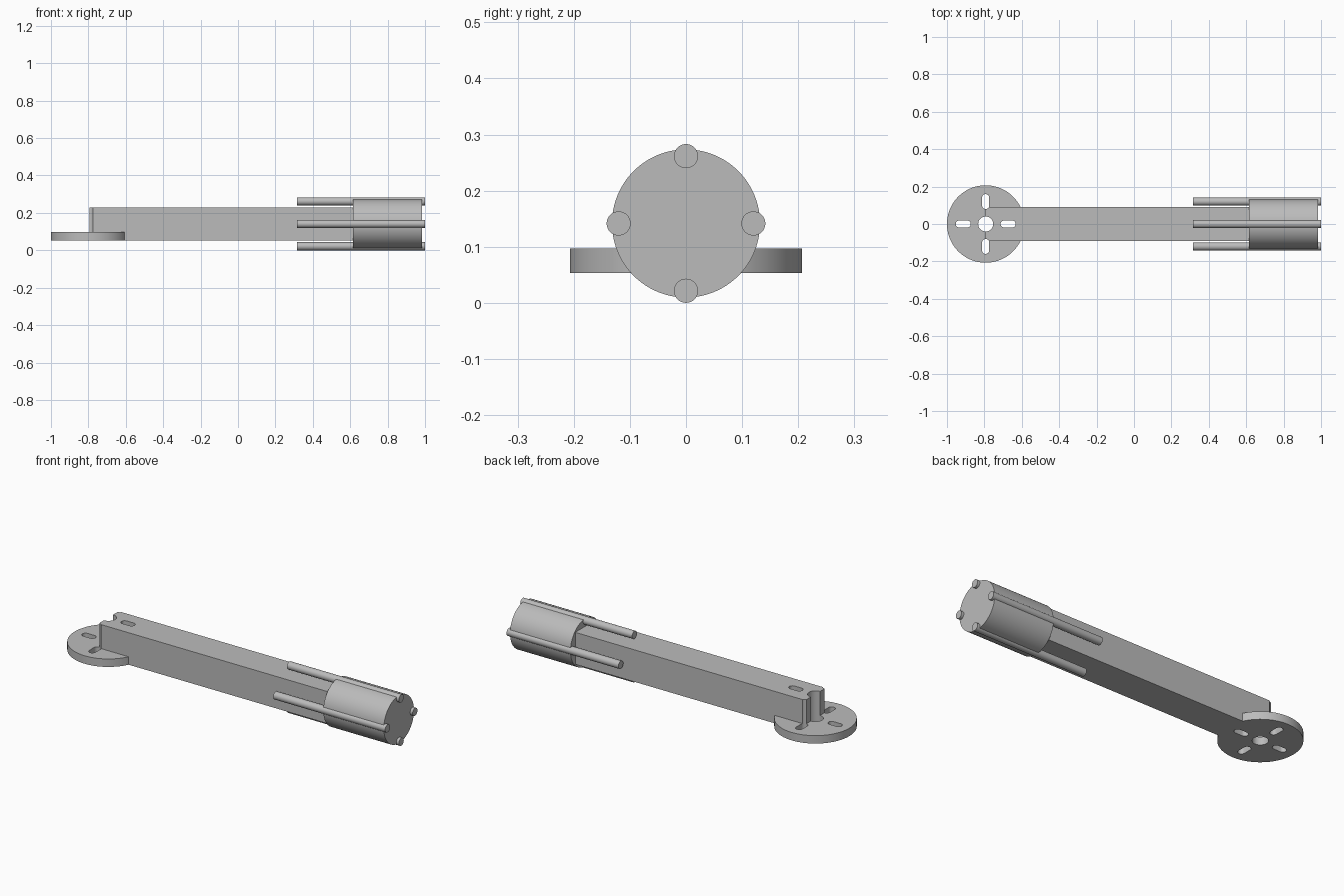
import bpy, bmesh
from math import cos, sin, pi, radians
from mathutils import Matrix, Vector

cube = bpy.data.objects.get("Cube")
if cube:
    bpy.data.objects.remove(cube, do_unlink=True)

DISC_X, DISC_R = -0.793, 0.207
BASE_Z, DISC_TOP, BEAM_TOP = 0.053, 0.097, 0.23
AXIS_Z = 0.1415
ROD_R, ROD_DIST = 0.0215, 0.12

grey = bpy.data.materials.new("light grey")
grey.use_nodes = True
grey.diffuse_color = (0.5, 0.5, 0.5, 1)
grey.node_tree.nodes["Principled BSDF"].inputs["Base Color"].default_value = (0.5, 0.5, 0.5, 1)


def circle(r, n, cx=0, cy=0):
    return [(cx + r * cos(2 * pi * i / n), cy + r * sin(2 * pi * i / n)) for i in range(n)]


def slot(half, r, n=12):
    """Rounded slot outline, long in x."""
    pts = []
    for side, start in ((1, -pi / 2), (-1, pi / 2)):
        for i in range(n + 1):
            a = start + pi * i / n
            pts.append((side * (half - r) + r * cos(a), r * sin(a)))
    return pts


def prism(name, outline, low, high, matrix=Matrix()):
    """Extrude a flat outline from low to high along z, then place it."""
    bm = bmesh.new()
    base = bm.faces.new([bm.verts.new((x, y, low)) for x, y in outline])
    top = bmesh.ops.extrude_face_region(bm, geom=[base])["geom"]
    bmesh.ops.translate(bm, vec=(0, 0, high - low),
                        verts=[v for v in top if isinstance(v, bmesh.types.BMVert)])
    bmesh.ops.transform(bm, matrix=matrix, verts=bm.verts)
    bmesh.ops.recalc_face_normals(bm, faces=bm.faces)
    mesh = bpy.data.meshes.new(name)
    bm.to_mesh(mesh)
    bm.free()
    mesh.materials.append(grey)
    obj = bpy.data.objects.new(name, mesh)
    bpy.context.collection.objects.link(obj)
    return obj


# Mounting disc and square arm
disc = prism("mounting_disc", circle(DISC_R, 96, DISC_X), BASE_Z, DISC_TOP)
arm = prism("arm", [(DISC_X, -0.09), (0.65, -0.09), (0.65, 0.09), (DISC_X, 0.09)],
            BASE_Z, BEAM_TOP)

# Centre hole and four radial slots, cut through disc and arm
hub = Matrix.Translation((DISC_X, 0, 0))
cutters = [prism("hole_cutter", circle(0.04, 32), -0.1, 0.4, hub)]
for i in range(4):
    place = hub @ Matrix.Rotation(i * pi / 2, 4, 'Z') @ Matrix.Translation((0.12, 0, 0))
    cutters.append(prism("slot_cutter", slot(0.04, 0.019), -0.1, 0.4, place))

for part in (disc, arm):
    for cutter in cutters:
        mod = part.modifiers.new("cut", 'BOOLEAN')
        mod.operation, mod.solver, mod.object = 'DIFFERENCE', 'EXACT', cutter
    bpy.context.view_layer.update()
    evaluated = part.evaluated_get(bpy.context.evaluated_depsgraph_get())
    cut_mesh = bpy.data.meshes.new_from_object(evaluated)
    part.modifiers.clear()
    part.data = cut_mesh
for cutter in cutters:
    bpy.data.objects.remove(cutter, do_unlink=True)

# Motor drum along x, with four long rods set into its rim
along_x = Matrix.Translation((0, 0, AXIS_Z)) @ Matrix.Rotation(pi / 2, 4, 'Y')
parts = [disc, arm, prism("motor_drum", circle(0.132, 96), 0.615, 0.985, along_x)]
for i, side in enumerate(("bottom", "left", "top", "right")):
    c = Vector((cos(i * pi / 2), sin(i * pi / 2))) * ROD_DIST
    parts.append(prism(side + "_rod", circle(ROD_R, 32, c.x, c.y), 0.315, 1.0, along_x))

bpy.ops.object.select_all(action='DESELECT')
for part in parts:
    part.select_set(True)
bpy.context.view_layer.objects.active = arm
bpy.ops.object.shade_smooth_by_angle(angle=radians(30))
